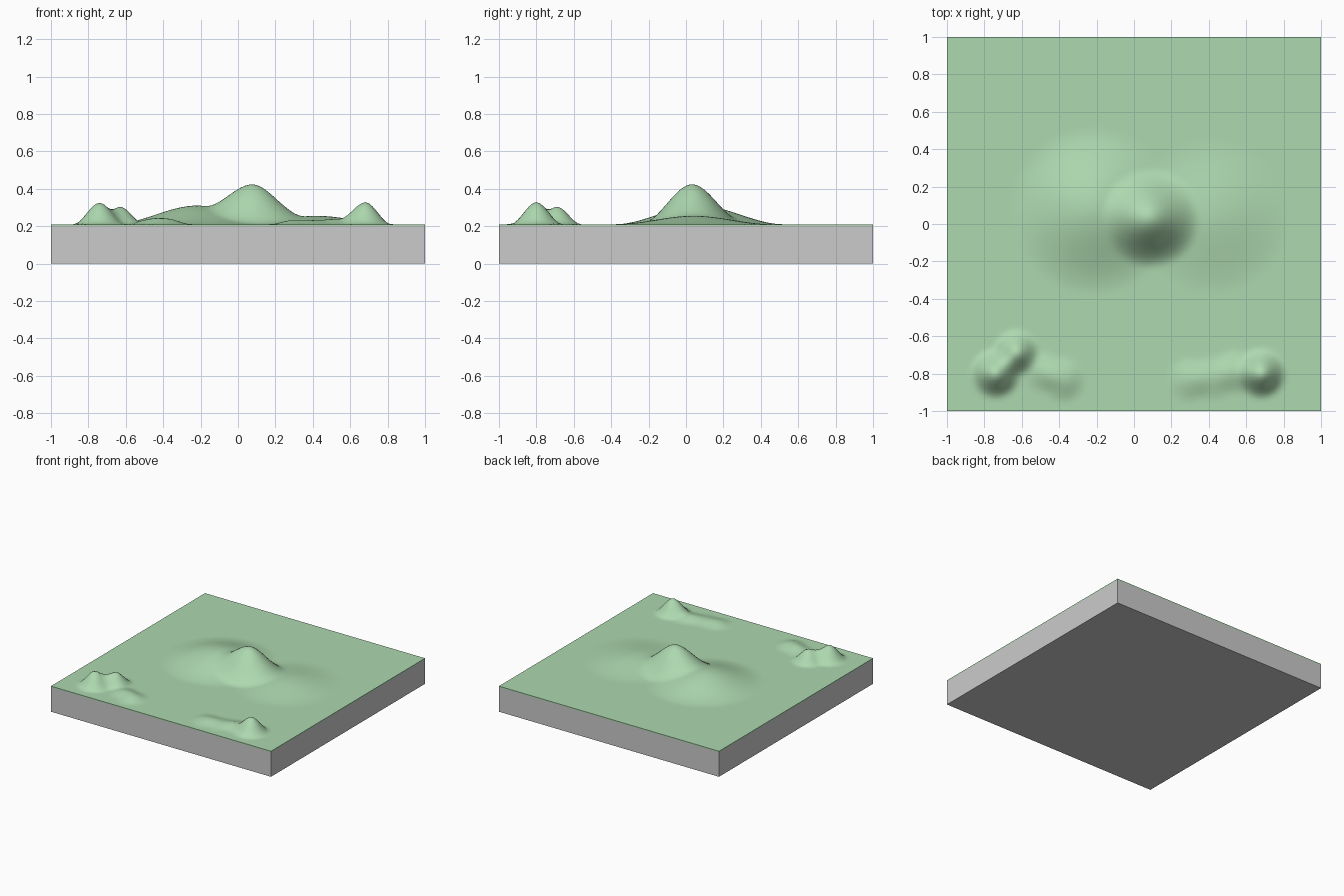
import bpy, bmesh, math

if "Cube" in bpy.data.objects:
    bpy.data.objects.remove(bpy.data.objects["Cube"])

SIZE, BASE_H, TOP = 2.0, 0.2, 0.21
CELLS = 100

# (x, y, radius, height) of each soft mound
HILLS = [
    (0.09, 0.03, 0.27, 0.185),    # central peak
    (-0.22, 0.07, 0.45, 0.10),    # broad left hill
    (0.42, 0.04, 0.42, 0.045),    # broad right hill
    (-0.74, -0.80, 0.14, 0.115),  # front left twin peaks
    (-0.63, -0.69, 0.13, 0.095),
    (-0.48, -0.79, 0.12, 0.025),  # low mound beside them
    (-0.38, -0.83, 0.13, 0.03),
    (0.68, -0.80, 0.14, 0.118),   # front right peak
    (0.54, -0.79, 0.13, 0.028),   # ridge leading to it
    (0.42, -0.82, 0.13, 0.020),
    (0.30, -0.83, 0.13, 0.023),
]


def height(x, y):
    """Sum of smooth falloff mounds."""
    z = TOP
    for hx, hy, r, h in HILLS:
        t = 1 - math.hypot(x - hx, y - hy) / r
        if t > 0:
            z += h * t * t * (3 - 2 * t)
    return z


def add_object(name, bm):
    mesh = bpy.data.meshes.new(name)
    bm.to_mesh(mesh)
    bm.free()
    ob = bpy.data.objects.new(name, mesh)
    bpy.context.collection.objects.link(ob)
    return ob


# Ground slab
bm = bmesh.new()
bmesh.ops.create_cube(bm, size=1)
for v in bm.verts:
    v.co = (v.co.x * SIZE, v.co.y * SIZE, (v.co.z + 0.5) * BASE_H)
add_object("ground_slab", bm)

# Grass sheet with hills and a thin skirt down to the slab
bm = bmesh.new()
bmesh.ops.create_grid(bm, x_segments=CELLS, y_segments=CELLS, size=SIZE / 2)
for v in bm.verts:
    v.co.z = height(v.co.x, v.co.y)
rim = [e for e in bm.edges if e.is_boundary]
skirt = bmesh.ops.extrude_edge_only(bm, edges=rim)["geom"]
for v in skirt:
    if isinstance(v, bmesh.types.BMVert):
        v.co.z = BASE_H
bmesh.ops.recalc_face_normals(bm, faces=bm.faces)
if max(bm.faces, key=lambda f: f.calc_center_median().z).normal.z < 0:
    bmesh.ops.reverse_faces(bm, faces=bm.faces)
grass = add_object("grass_terrain", bm)

green = bpy.data.materials.new("grass_green")
green.diffuse_color = (0.42, 0.69, 0.43, 1)
green.use_nodes = True
green.node_tree.nodes["Principled BSDF"].inputs["Base Color"].default_value = green.diffuse_color
grass.data.materials.append(green)

# Smooth hills, sharp slab edge
bpy.context.view_layer.objects.active = grass
grass.select_set(True)
bpy.ops.object.shade_smooth_by_angle(angle=math.radians(60))
